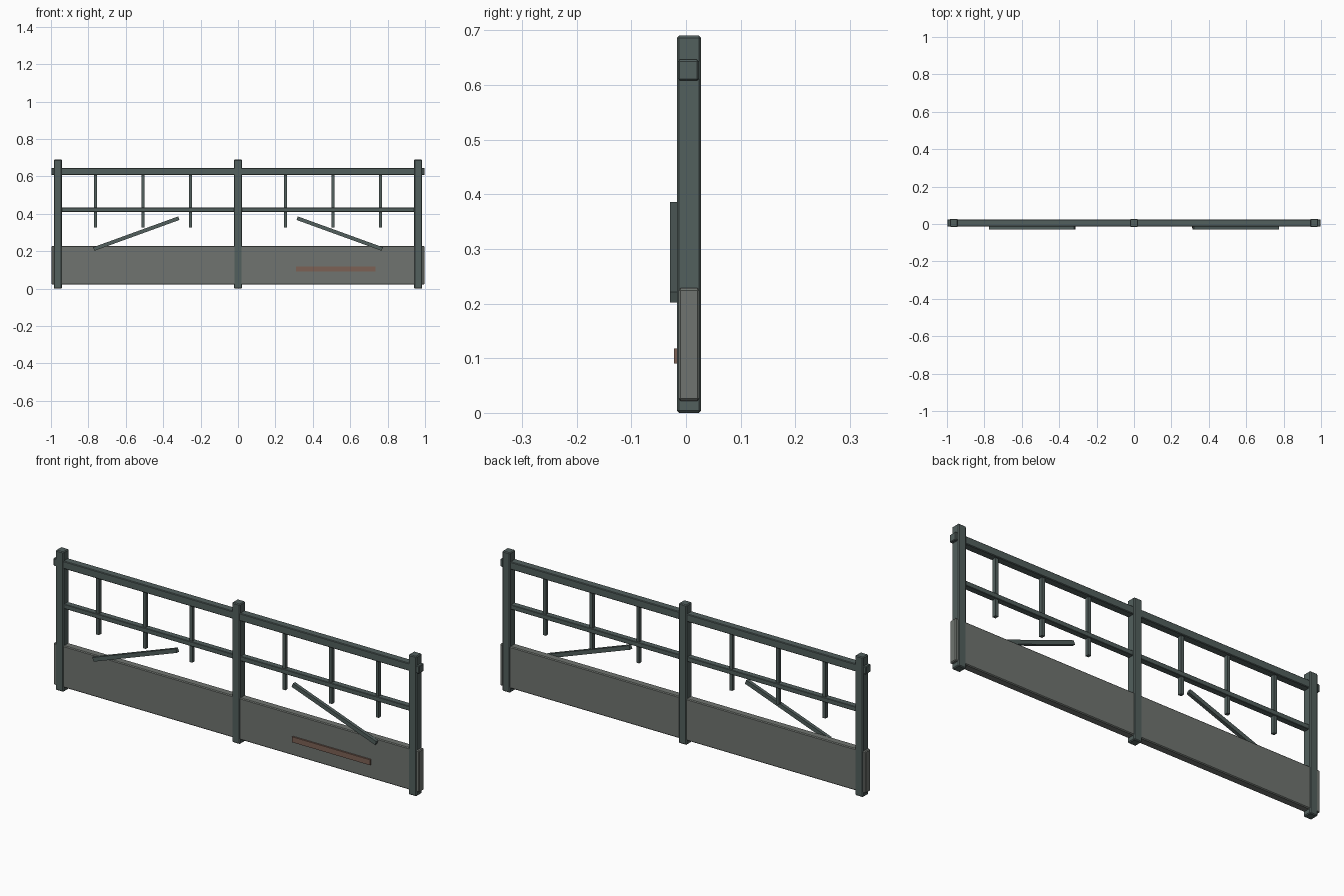
import bpy, math

if "Cube" in bpy.data.objects:
    bpy.data.objects.remove(bpy.data.objects["Cube"])


def material(name, rgb):
    m = bpy.data.materials.new(name)
    m.diffuse_color = (*rgb, 1)
    m.use_nodes = True
    m.node_tree.nodes["Principled BSDF"].inputs["Base Color"].default_value = m.diffuse_color
    return m


STEEL = material("dark_steel", (0.085, 0.115, 0.11))
PANEL = material("grey_panel", (0.16, 0.175, 0.16))
RUST = material("rust", (0.20, 0.12, 0.09))
YC = 0.0055  # centre depth of the frame


def box(name, centre, size, mat, bevel=0.0, tilt=0.0):
    bpy.ops.mesh.primitive_cube_add(size=1, location=centre)
    o = bpy.context.object
    o.name = name
    o.scale = size
    bpy.ops.object.transform_apply(location=False, rotation=False, scale=True)
    o.rotation_euler.y = tilt
    o.data.materials.append(mat)
    if bevel:
        b = o.modifiers.new("bevel", "BEVEL")
        b.width = bevel
        b.segments = 1
    return o


# Lower kick panel
box("kick_panel", (0, YC, 0.125), (1.996, 0.039, 0.206), PANEL, 0.004)

# Rails
box("top_rail", (0, YC - 0.001, 0.627), (1.996, 0.038, 0.038), STEEL, 0.003)
box("middle_rail", (0, YC - 0.001, 0.421), (1.93, 0.03, 0.023), STEEL, 0.002)

# Posts
for x in (-0.963, 0, 0.963):
    box("post", (x, YC, 0.345), (0.043, 0.044, 0.69), STEEL, 0.004)

for s in (-1, 1):
    # Hanging balusters
    for x in (0.254, 0.508, 0.763):
        box("baluster", (s * x, YC - 0.001, 0.472), (0.016, 0.018, 0.29), STEEL)
    # Loose diagonal braces on the front
    dx, dz = 0.455, 0.165
    box("brace", (s * 0.544, -0.0205, 0.294), (math.hypot(dx, dz), 0.017, 0.02),
        STEEL, tilt=s * math.atan2(dz, dx))

# Rusty strip on the right half of the panel
box("rust_strip", (0.523, -0.0175, 0.104), (0.425, 0.009, 0.027), RUST)
